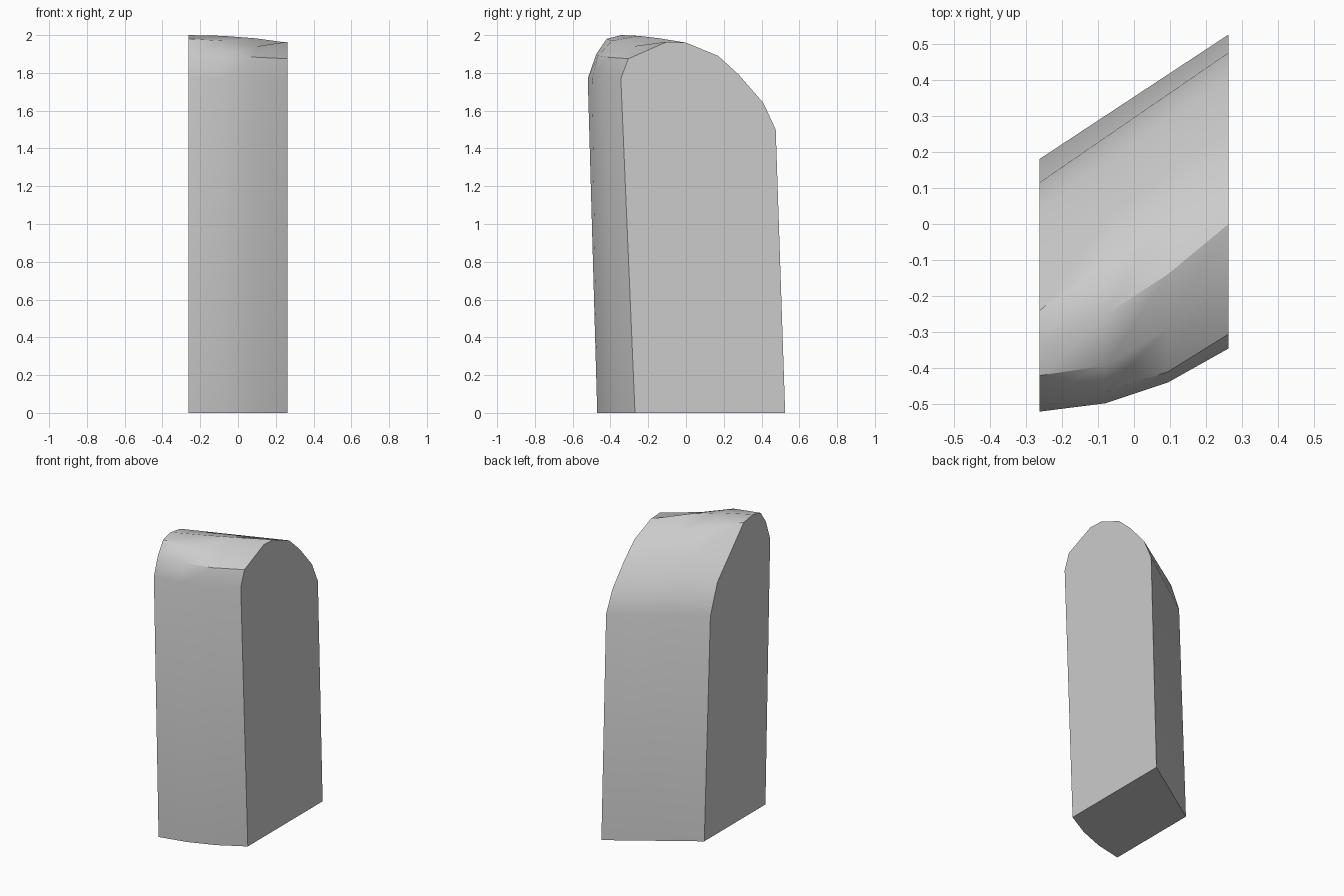
import bpy
import bmesh
import math

cube = bpy.data.objects.get("Cube")
if cube:
    bpy.data.objects.remove(cube, do_unlink=True)

# End outlines as (y, z), from the front base over the top to the back base
right_end = [(-.47, 0), (-.52, 1.77), (-.475, 1.9), (-.42, 1.98), (-.34, 2.0),
             (-.24, 1.985), (-.10, 1.837), (.04, 1.69), (.115, 1.49), (.18, 0)]
left_end = [(-.27, 0), (-.345, 1.77), (-.305, 1.875), (-.10, 1.965), (0, 1.96),
            (.17, 1.89), (.28, 1.79), (.41, 1.64), (.475, 1.5), (.525, 0)]

# Forward bulge of the front side, and height change, on the two inner sections
bulge = [-.03, -.038, -.05, -.085, -.03]
lift_near_right = {3: -.005, 4: .01}
lift_near_left = {3: -.03, 4: .01}


def section(t, amount, lift):
    """Blend the two end outlines and push the front side outward."""
    points = []
    for i, (a, b) in enumerate(zip(right_end, left_end)):
        y = a[0] + (b[0] - a[0]) * t
        z = a[1] + (b[1] - a[1]) * t + lift.get(i, 0)
        if i < len(bulge):
            y += bulge[i] * amount
        points.append((-.262 + .524 * t, y, z))
    return points


sections = [section(0, 0, {}), section(.35, 1, lift_near_right),
            section(.68, 1, lift_near_left), section(1, 0, {})]

# Loft the sections into a closed block
bm = bmesh.new()
rings = [[bm.verts.new(p) for p in s] for s in sections]
for r0, r1 in zip(rings, rings[1:]):
    n = len(r0)
    for i in range(n):
        j = (i + 1) % n
        bm.faces.new((r0[i], r0[j], r1[j], r1[i]))
bm.faces.new(rings[0])
bm.faces.new(rings[-1])
bmesh.ops.recalc_face_normals(bm, faces=bm.faces)
mesh = bpy.data.meshes.new("rounded_block")
bm.to_mesh(mesh)
bm.free()

# Plain grey material
grey = bpy.data.materials.new("light_grey")
grey.use_nodes = True
colour = (.6, .6, .6, 1)
grey.diffuse_color = colour
grey.node_tree.nodes["Principled BSDF"].inputs["Base Color"].default_value = colour
mesh.materials.append(grey)

block = bpy.data.objects.new("rounded_block", mesh)
bpy.context.collection.objects.link(block)
bpy.ops.object.select_all(action='DESELECT')
block.select_set(True)
bpy.context.view_layer.objects.active = block
bpy.ops.object.shade_smooth_by_angle(angle=math.radians(32))
